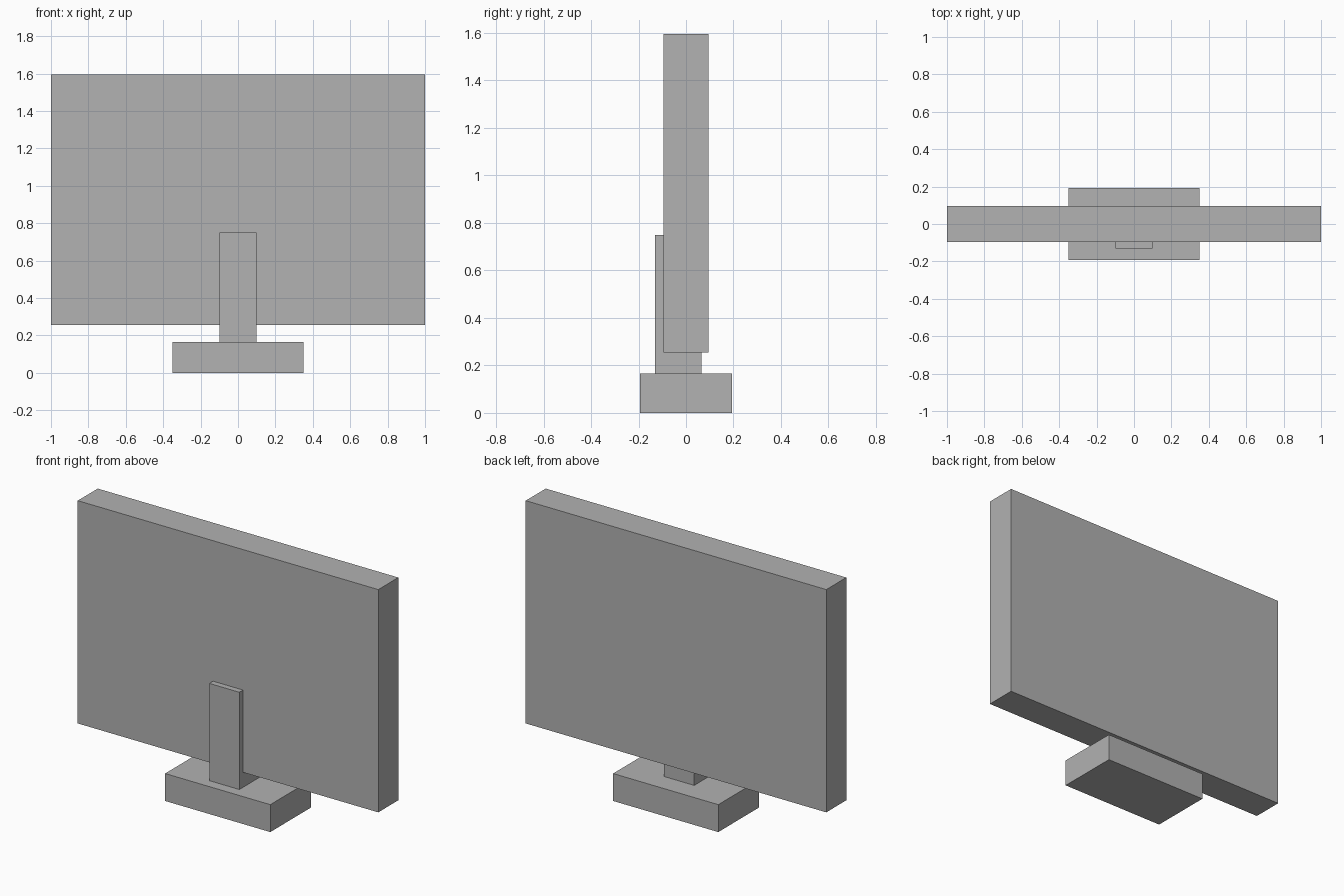
import bpy
import bmesh
from mathutils import Vector

default_cube = bpy.data.objects.get("Cube")
if default_cube:
    bpy.data.objects.remove(default_cube, do_unlink=True)

# One plain grey for every part
GREY = (0.445, 0.445, 0.445, 1.0)
grey = bpy.data.materials.new("plain_grey")
grey.use_nodes = True
grey.diffuse_color = GREY
grey.node_tree.nodes["Principled BSDF"].inputs["Base Color"].default_value = GREY


def box(name, low, high):
    """Add a flat-sided box between two opposite corners."""
    low, high = Vector(low), Vector(high)
    bm = bmesh.new()
    bmesh.ops.create_cube(bm, size=1)
    bmesh.ops.scale(bm, vec=high - low, verts=bm.verts)
    mesh = bpy.data.meshes.new(name)
    bm.to_mesh(mesh)
    bm.free()
    mesh.materials.append(grey)
    obj = bpy.data.objects.new(name, mesh)
    obj.location = (low + high) / 2
    bpy.context.collection.objects.link(obj)
    return obj


# Wide display panel
box("screen_panel", (-1, -0.095, 0.255), (1, 0.095, 1.595))

# Upright that overlaps the panel and stands proud of its front
box("stand_neck", (-0.1, -0.13, 0.165), (0.1, 0.065, 0.75))

# Foot under the neck
box("stand_base", (-0.35, -0.193, 0), (0.35, 0.193, 0.165))
